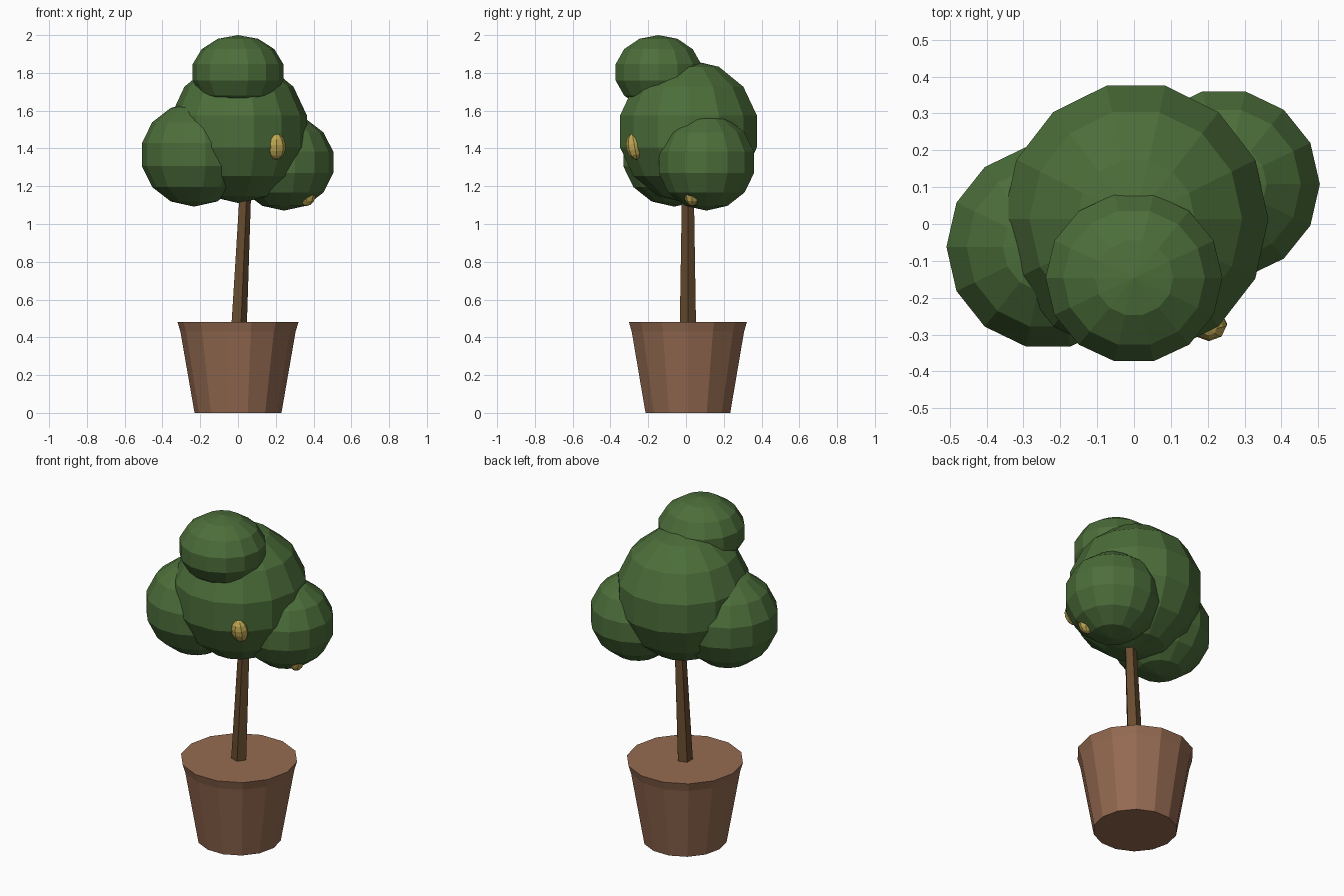
import bpy, bmesh, math

if "Cube" in bpy.data.objects:
    bpy.data.objects.remove(bpy.data.objects["Cube"])


def make_material(name, rgb):
    m = bpy.data.materials.new(name)
    m.diffuse_color = (*rgb, 1)
    m.use_nodes = True
    m.node_tree.nodes["Principled BSDF"].inputs["Base Color"].default_value = m.diffuse_color
    return m


LEAF = make_material("leaf green", (0.072, 0.155, 0.042))
BARK = make_material("bark brown", (0.135, 0.072, 0.028))
CLAY = make_material("clay brown", (0.30, 0.145, 0.083))
GOLD = make_material("fruit gold", (0.52, 0.39, 0.085))


def loft(name, rings, sides, mat, location=(0, 0, 0), rotation=(0, 0, 0)):
    """Skin rings of (x, y, z, radius_x, radius_y), with a corner on +x, and cap the ends."""
    bm = bmesh.new()
    loops = []
    for x, y, z, rx, ry in rings:
        loops.append([bm.verts.new((x + rx * math.cos(2 * math.pi * i / sides),
                                    y + ry * math.sin(2 * math.pi * i / sides), z))
                      for i in range(sides)])
    for a, b in zip(loops, loops[1:]):
        for i in range(sides):
            j = (i + 1) % sides
            bm.faces.new((a[i], a[j], b[j], b[i]))
    bm.faces.new(loops[0][::-1])
    bm.faces.new(loops[-1])
    # Collapse zero-radius rings into poles
    bmesh.ops.remove_doubles(bm, verts=bm.verts, dist=1e-5)
    bmesh.ops.recalc_face_normals(bm, faces=bm.faces)
    mesh = bpy.data.meshes.new(name)
    bm.to_mesh(mesh)
    bm.free()
    mesh.materials.append(mat)
    ob = bpy.data.objects.new(name, mesh)
    ob.location = location
    ob.rotation_euler = rotation
    bpy.context.collection.objects.link(ob)
    return ob


def ball(name, center, radii, sides, bands, mat, rotation=(0, 0, 0)):
    """Faceted ellipsoid."""
    rx, ry, rz = radii
    rings = []
    for k in range(bands + 1):
        t = math.pi * k / bands
        s = math.sin(t)
        rings.append((0, 0, -rz * math.cos(t), rx * s, ry * s))
    return loft(name, rings, sides, mat, center, rotation)


# Pot with a flared rim and a flat top
loft("pot", [(0, 0.01, 0, 0.23, 0.23),
             (0, 0.01, 0.43, 0.305, 0.305),
             (0, 0.01, 0.48, 0.32, 0.32)], 14, CLAY)

# Leaning five-sided trunk
loft("trunk", [(0.002, 0.01, 0.47, 0.045, 0.045),
               (0.04, 0.01, 1.25, 0.032, 0.032)], 5, BARK)

# Foliage clumps
ball("foliage_main", (0.005, 0.013, 1.49), (0.369, 0.381, 0.38), 14, 7, LEAF)
ball("foliage_top", (0, -0.146, 1.803), (0.246, 0.238, 0.197), 14, 7, LEAF)
ball("foliage_left", (-0.233, -0.062, 1.367), (0.283, 0.284, 0.275), 14, 7, LEAF)
ball("foliage_right", (0.244, 0.108, 1.326), (0.267, 0.265, 0.255), 14, 7, LEAF)

# Fruits
ball("fruit_front", (0.203, -0.272, 1.41), (0.05, 0.045, 0.07), 8, 7, GOLD,
     (math.radians(10), 0, 0))
ball("fruit_right", (0.363, 0.033, 1.165), (0.05, 0.045, 0.07), 8, 7, GOLD)
